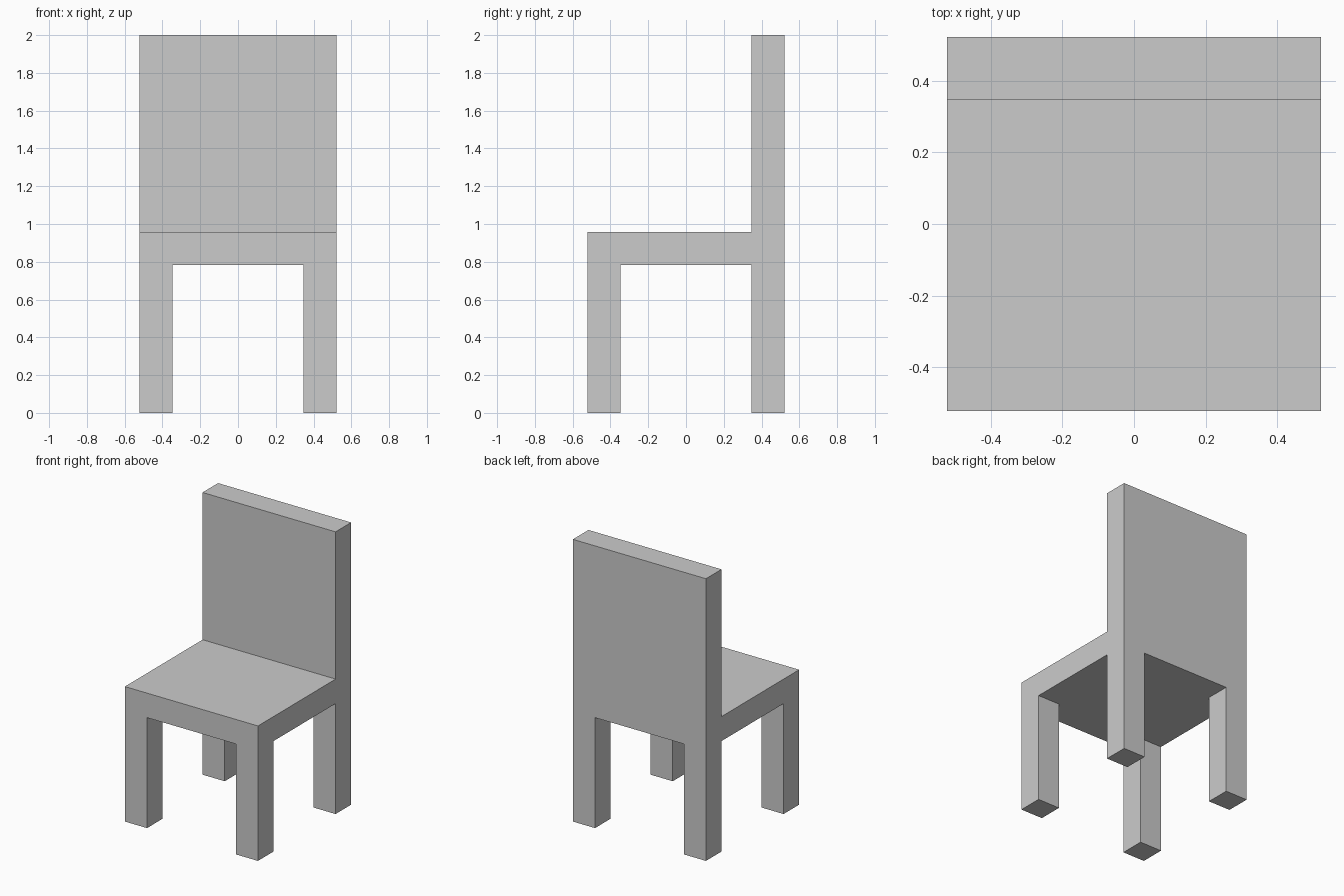
import bpy
import bmesh
import math

if "Cube" in bpy.data.objects:
    bpy.data.objects.remove(bpy.data.objects["Cube"])

U = 2 / 46                   # base unit: the chair is 46 units tall
OUT, IN = 12 * U, 8 * U      # outer edge and inner edge of the legs
SEAT_BOTTOM, SEAT_TOP, TOP = 18 * U, 22 * U, 46 * U

bm = bmesh.new()


def extrude_to(faces, z):
    """Extrude a flat region vertically to height z, removing the old faces."""
    res = bmesh.ops.extrude_face_region(bm, geom=faces)["geom"]
    bmesh.ops.delete(bm, geom=[f for f in faces if f.is_valid], context="FACES")
    for v in res:
        if isinstance(v, bmesh.types.BMVert):
            v.co.z = z
    bm.normal_update()
    return [f for f in res if isinstance(f, bmesh.types.BMFace)]


# Seat slab: two 3x3 panels joined by side walls
steps = (-OUT, -IN, IN, OUT)
grid = {(i, j, k): bm.verts.new((x, y, z))
        for i, x in enumerate(steps)
        for j, y in enumerate(steps)
        for k, z in enumerate((SEAT_BOTTOM, SEAT_TOP))}
panels = {(i, j, k): bm.faces.new([grid[i + a, j + b, k]
                                   for a, b in ((0, 0), (1, 0), (1, 1), (0, 1))])
          for i in range(3) for j in range(3) for k in range(2)}
for n in range(3):
    for e in (0, 3):
        for cells in (((n, e), (n + 1, e)), ((e, n), (e, n + 1))):
            (a, b), (c, d) = cells
            bm.faces.new([grid[a, b, 0], grid[c, d, 0], grid[c, d, 1], grid[a, b, 1]])
bmesh.ops.recalc_face_normals(bm, faces=bm.faces)

# Four legs from the corners of the underside
for i in (0, 2):
    for j in (0, 2):
        extrude_to([panels[i, j, 0]], 0)

# Backrest from the rear row of the top
extrude_to([panels[i, 2, 1] for i in range(3)], TOP)

# Merge coplanar faces into clean flat panels
bmesh.ops.recalc_face_normals(bm, faces=bm.faces)
bmesh.ops.dissolve_limit(bm, angle_limit=math.radians(1),
                         verts=bm.verts, edges=bm.edges)

mesh = bpy.data.meshes.new("chair")
bm.to_mesh(mesh)
bm.free()
bpy.context.collection.objects.link(bpy.data.objects.new("chair", mesh))
